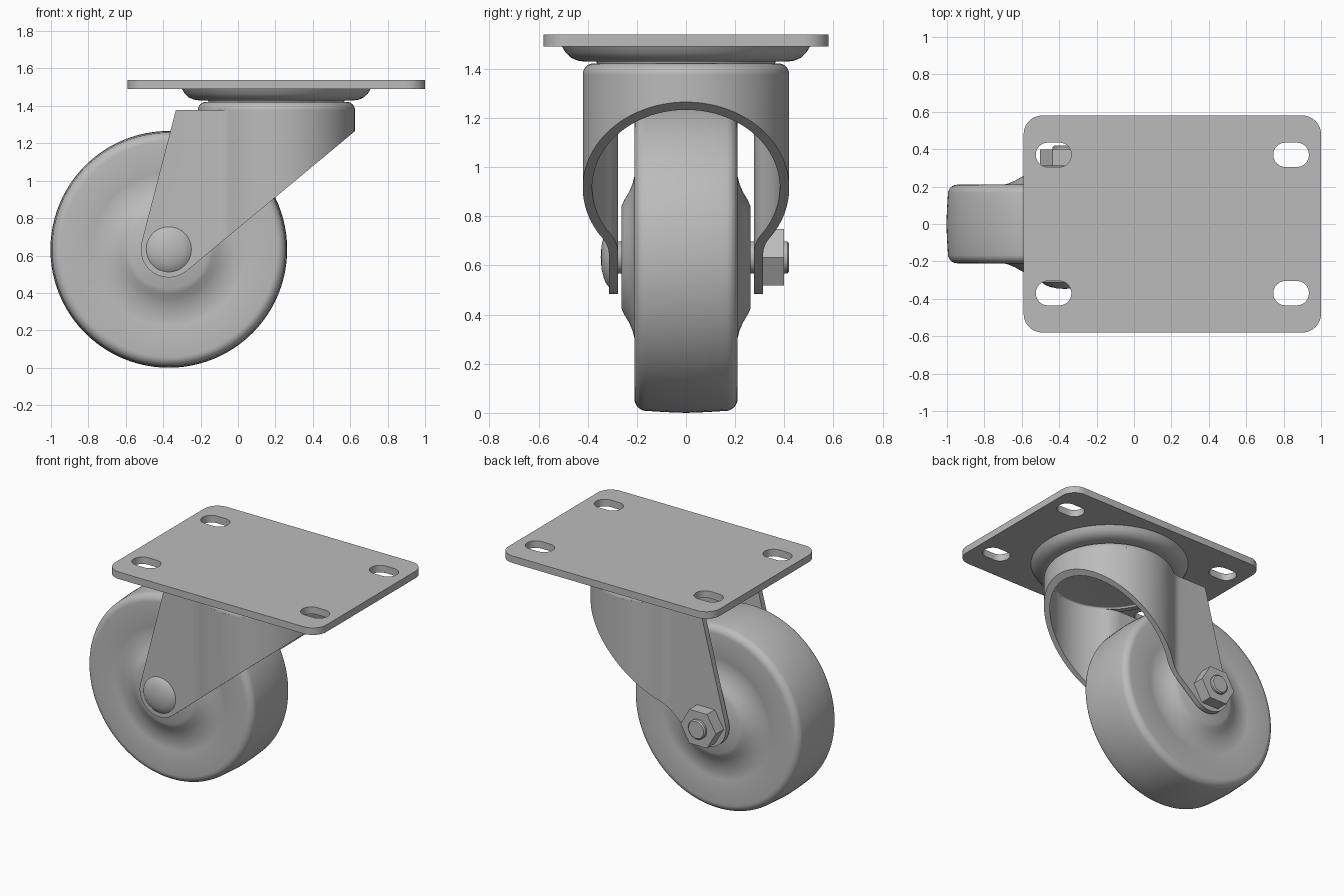
import bpy, bmesh, math
from mathutils import Matrix, Vector

if "Cube" in bpy.data.objects:
    bpy.data.objects.remove(bpy.data.objects["Cube"])

grey = bpy.data.materials.new("plain_grey")
grey.diffuse_color = (0.5, 0.5, 0.5, 1)
grey.use_nodes = True
grey.node_tree.nodes["Principled BSDF"].inputs["Base Color"].default_value = grey.diffuse_color

SX = 0.205            # swivel axis x
WX, WZ = -0.37, 0.633  # wheel axle position
ALONG_Y = Matrix.Translation((WX, 0, WZ)) @ Matrix.Rotation(-math.pi / 2, 4, 'X')
SWIVEL = Matrix.Translation((SX, 0, 0))


def arc(cx, cy, r, a0, a1, n):
    return [(cx + r * math.cos(math.radians(a0 + (a1 - a0) * i / n)),
             cy + r * math.sin(math.radians(a0 + (a1 - a0) * i / n))) for i in range(n + 1)]


def finish(ob, angle=30):
    bpy.ops.object.select_all(action='DESELECT')
    ob.select_set(True)
    bpy.context.view_layer.objects.active = ob
    bpy.ops.object.shade_smooth_by_angle(angle=math.radians(angle))
    return ob


def add_mesh(name, bm):
    bmesh.ops.recalc_face_normals(bm, faces=bm.faces)
    me = bpy.data.meshes.new(name)
    bm.to_mesh(me)
    bm.free()
    me.materials.append(grey)
    ob = bpy.data.objects.new(name, me)
    bpy.context.collection.objects.link(ob)
    return ob


def lathe(name, profile, matrix, steps=72):
    """Revolve a closed (radius, height) profile around z, then place it."""
    bm = bmesh.new()
    vs = [bm.verts.new((r, 0, h)) for r, h in profile]
    es = [bm.edges.new(p) for p in zip(vs, vs[1:])]
    bmesh.ops.spin(bm, geom=vs + es, cent=(0, 0, 0), axis=(0, 0, 1),
                   angle=2 * math.pi, steps=steps)
    bmesh.ops.remove_doubles(bm, verts=bm.verts, dist=1e-4)
    bm.transform(matrix)
    return finish(add_mesh(name, bm))


# Mounting plate with rounded corners and four slots
def outline(cx, cy, hx, hy, r, n=10):
    pts = []
    for k, (sx, sy) in enumerate([(1, 1), (-1, 1), (-1, -1), (1, -1)]):
        pts += arc(cx + sx * (hx - r), cy + sy * (hy - r), r, 90 * k, 90 * k + 90, n)
    return pts


cu = bpy.data.curves.new("mounting_plate", 'CURVE')
cu.dimensions, cu.fill_mode, cu.extrude = '2D', 'BOTH', 0.024
loops = [outline(SX, 0, 0.795, 0.58, 0.1)]
loops += [outline(x, y, 0.095, 0.065, 0.064) for x in (-0.43, 0.84) for y in (-0.37, 0.37)]
for pts in loops:
    sp = cu.splines.new('POLY')
    sp.points.add(len(pts) - 1)
    for p, (x, y) in zip(sp.points, pts):
        p.co = (x, y, 0, 1)
    sp.use_cyclic_u = True
plate = bpy.data.objects.new("mounting_plate", cu)
bpy.context.collection.objects.link(plate)
plate.select_set(True)
bpy.context.view_layer.objects.active = plate
bpy.ops.object.convert(target='MESH')
plate = bpy.context.view_layer.objects.active
bm = bmesh.new()
bm.from_mesh(plate.data)
bmesh.ops.remove_doubles(bm, verts=bm.verts, dist=1e-4)
bm.transform(Matrix.Translation((0, 0, 1.515)))
bm.to_mesh(plate.data)
bm.free()
plate.data.materials.clear()
plate.data.materials.append(grey)
finish(plate)

# Swivel dish under the plate
lathe("swivel_dish", [(0, 1.492), (0.505, 1.492), (0.49, 1.466), (0.468, 1.445), (0.44, 1.433),
                      (0.41, 1.429), (0.365, 1.429), (0.36, 1.415), (0, 1.415)], SWIVEL)

# Fork cap: rounded disc on top of the fork
lathe("fork_cap", [(0, 1.422)] + arc(0.375, 1.377, 0.045, 90, 0, 8)
      + [(0.382, 1.377)] + arc(0.372, 1.377, 0.010, 0, 90, 4) + [(0, 1.387)], SWIVEL)


# Fork: keyhole-shaped sheet wall, trimmed by its side outline
def keyhole(off):
    R, r, leg = 0.401, 0.15, 0.295
    dx = math.sqrt((R + r) ** 2 - (leg + r) ** 2)
    a = math.degrees(math.atan2(leg + r, -dx))
    half = arc(SX, 0, R + off, 0, a, 40)
    half += arc(SX - dx, leg + r, r - off, a - 180, -90, 10)[1:]
    half += [(-0.6, leg + off)]
    return [(x, -y) for x, y in reversed(half[1:])] + half


bm = bmesh.new()
outer, inner = ([bm.verts.new((x, y, 0.4)) for x, y in keyhole(o)] for o in (0.019, -0.019))
for i in range(len(outer) - 1):
    bm.faces.new((outer[i], outer[i + 1], inner[i + 1], inner[i]))
ext = bmesh.ops.extrude_face_region(bm, geom=bm.faces[:])
bmesh.ops.translate(bm, vec=(0, 0, 0.978),
                    verts=[g for g in ext['geom'] if isinstance(g, bmesh.types.BMVert)])
fork = add_mesh("fork", bm)

side = arc(WX, WZ, 0.15, 166, 309.7, 24) + [(0.8, 1.41), (0.8, 1.6), (-0.275, 1.6)]
bm = bmesh.new()
face = bm.faces.new([bm.verts.new((x, -1, z)) for x, z in side])
ext = bmesh.ops.extrude_face_region(bm, geom=[face])
bmesh.ops.translate(bm, vec=(0, 2, 0),
                    verts=[g for g in ext['geom'] if isinstance(g, bmesh.types.BMVert)])
cutter = add_mesh("fork_cutter", bm)
cutter.hide_render = True
mod = fork.modifiers.new("trim", 'BOOLEAN')
mod.operation, mod.solver, mod.object = 'INTERSECT', 'EXACT', cutter
finish(fork)
bpy.ops.object.modifier_apply(modifier="trim")
bpy.data.objects.remove(cutter)
finish(fork)

# Wheel: crowned tread, rounded shoulders, raised hub
half = [(0, 0.262), (0.21, 0.262), (0.235, 0.250), (0.265, 0.232), (0.30, 0.217), (0.34, 0.207),
        (0.38, 0.203), (0.41, 0.205), (0.44, 0.210)]
half += arc(0.575, 0.160, 0.050, 90, 8, 8) + [(0.630, 0.08), (0.633, 0)]
lathe("wheel", half + [(r, -h) for r, h in reversed(half[:-1])], ALONG_Y, 96)

# Axle bolt with domed head, and hexagonal nut
lathe("axle", [(0, -0.32), (0.065, -0.32), (0.065, 0.412), (0.057, 0.42), (0, 0.42)], ALONG_Y, 40)
lathe("bolt_head", [(0, -0.347), (0.045, -0.344), (0.08, -0.336), (0.105, -0.326),
                    (0.122, -0.313), (0, -0.313)], ALONG_Y, 48)
lathe("nut", [(0, 0.31), (0.133, 0.31), (0.133, 0.398), (0, 0.398)], ALONG_Y, 6)
